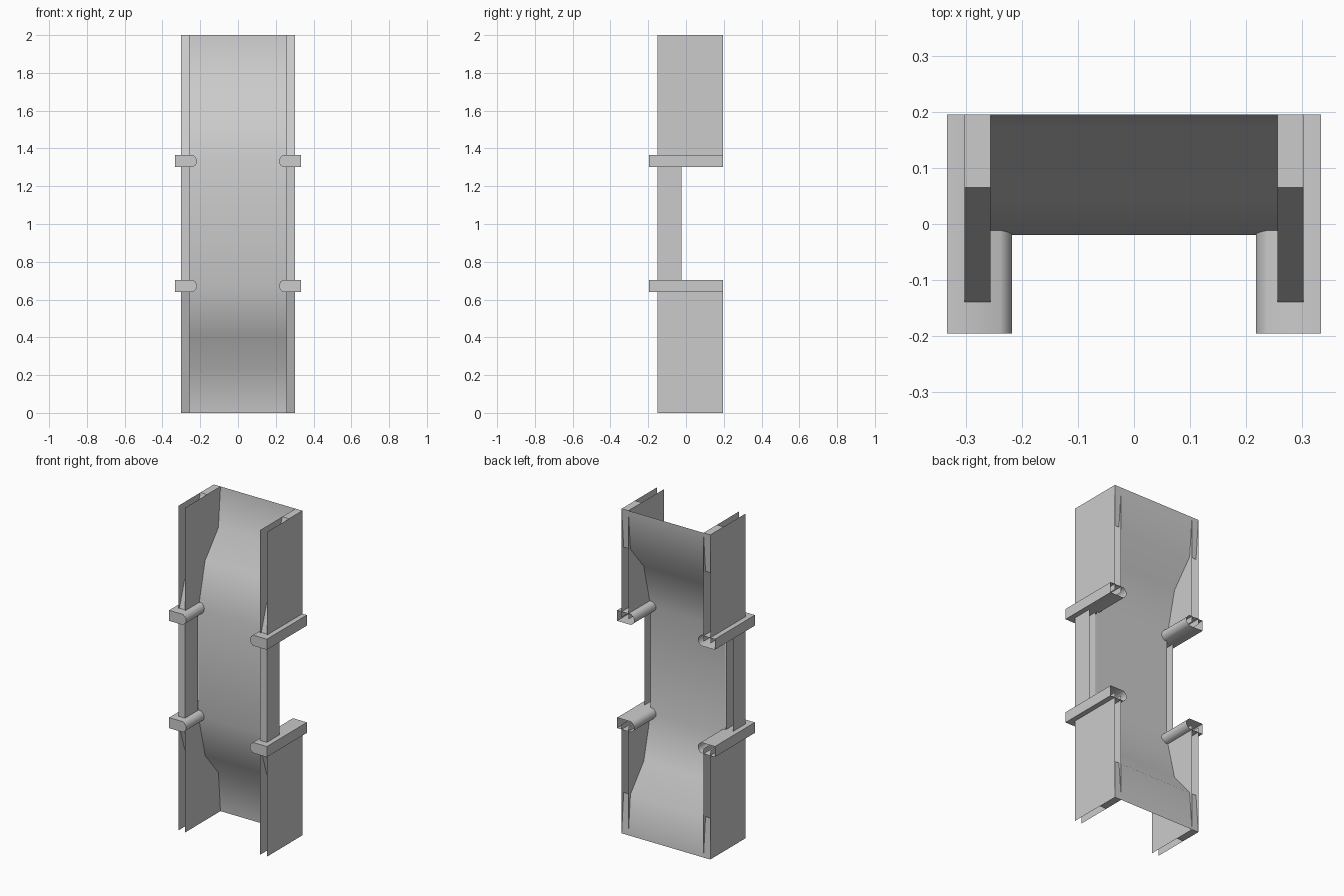
import bpy, math

if "Cube" in bpy.data.objects:
    bpy.data.objects.remove(bpy.data.objects["Cube"])


def make(name, verts, faces, smooth=None):
    me = bpy.data.meshes.new(name)
    me.from_pydata(verts, [], faces)
    me.update()
    ob = bpy.data.objects.new(name, me)
    bpy.context.collection.objects.link(ob)
    if smooth:
        bpy.ops.object.select_all(action='DESELECT')
        ob.select_set(True)
        bpy.context.view_layer.objects.active = ob
        bpy.ops.object.shade_smooth_by_angle(angle=math.radians(smooth))
    return ob


def sheet(name, yz, x0, x1, smooth=None):
    """Sweep a (y, z) path, listed top to bottom, across x so it faces the front."""
    verts = [(x, y, z) for y, z in yz for x in (x0, x1)]
    faces = [(2 * i, 2 * i + 2, 2 * i + 3, 2 * i + 1) for i in range(len(yz) - 1)]
    return make(name, verts, faces, smooth)


OUT, INN = 0.302, 0.256
FRONT, BACK, MID = -0.15, 0.195, -0.025
LOW, HIGH = 0.67, 1.33

# bowed panel between the side columns
half = [(0.195, 2), (0.175, 1.755), (0.045, 1.6), (-0.02, HIGH)]
profile = half + [(y, 2 - z) for y, z in reversed(half)]
sheet("bowed_panel", profile, -INN, INN, 40)

# notched side plates
for side, label in ((-1, "left"), (1, "right")):
    for x, kind, facing in ((OUT, "outer", side), (INN, "inner", -side)):
        verts = [(side * x, y, z) for z in (0, LOW, HIGH, 2)
                 for y in (FRONT, MID, BACK)]
        faces = [(0, 1, 4, 3), (1, 2, 5, 4), (3, 4, 7, 6),
                 (6, 7, 10, 9), (7, 8, 11, 10)]
        if facing < 0:
            faces = [f[::-1] for f in faces]
        make(f"{label}_{kind}_plate", verts, faces)

    # recessed strip with end caps closing the gap between the plates
    a, b = sorted((side * INN, side * OUT))
    strip = [(BACK, 2), (0.065, 2), (FRONT, HIGH),
             (FRONT, LOW), (0.065, 0), (BACK, 0)]
    sheet(f"{label}_column_strip", strip, a, b)

    # back bands at the column ends
    sheet(f"{label}_top_band", half[:2], a, b)
    sheet(f"{label}_bottom_band", profile[-2:], a, b)

    # hollow clamp sleeves, closed at the front and open at the back
    h = 0.0325
    section = [(0.333, h), (0.238, h), (0.226, 0.022), (0.217, 0.008),
               (0.217, -0.008), (0.226, -0.022), (0.238, -h), (0.333, -h)]
    n = len(section)
    for zc, level in ((0.672, "lower"), (1.333, "upper")):
        verts = [(side * x, y, zc + z) for y in (-0.195, 0.195) for x, z in section]
        faces = [(i, i + n, (i + 1) % n + n, (i + 1) % n) for i in range(n)]
        faces.append(tuple(range(n)))
        if side < 0:
            faces = [f[::-1] for f in faces]
        make(f"{label}_{level}_clamp", verts, faces, 50)
